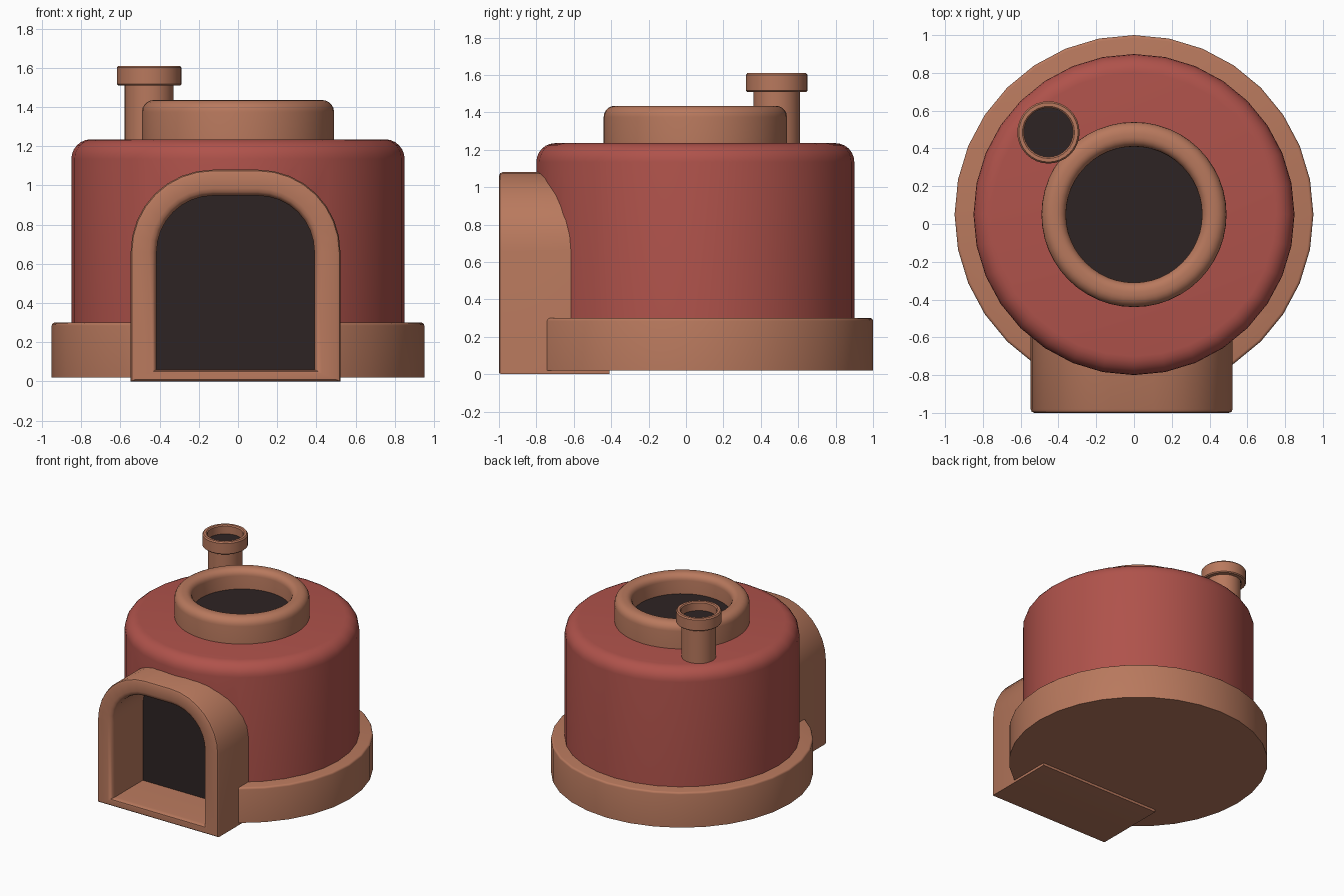
import bpy, bmesh, math
from math import sin, cos, pi

if "Cube" in bpy.data.objects:
    bpy.data.objects.remove(bpy.data.objects["Cube"])


def material(name, rgb):
    m = bpy.data.materials.new(name)
    m.diffuse_color = (*rgb, 1)
    m.use_nodes = True
    m.node_tree.nodes["Principled BSDF"].inputs["Base Color"].default_value = m.diffuse_color
    return m


CLAY = material("tan clay", (0.48, 0.19, 0.11))
RED = material("brick red", (0.43, 0.085, 0.07))
DARK = material("soot black", (0.027, 0.017, 0.017))


def finish(bm, name, mat, loc=(0, 0, 0)):
    bmesh.ops.recalc_face_normals(bm, faces=bm.faces)
    me = bpy.data.meshes.new(name)
    bm.to_mesh(me)
    bm.free()
    ob = bpy.data.objects.new(name, me)
    ob.location = loc
    me.materials.append(mat)
    bpy.context.collection.objects.link(ob)
    return ob


def smooth(ob):
    bpy.ops.object.select_all(action='DESELECT')
    ob.select_set(True)
    bpy.context.view_layer.objects.active = ob
    bpy.ops.object.shade_smooth_by_angle(angle=math.radians(35))


def skin(rings, name, mat, loc=(0, 0, 0), closed=False):
    """Join rings of points; closed also joins last ring to first, else ends are capped."""
    bm = bmesh.new()
    vs = [[bm.verts.new(p) for p in r] for r in rings]
    n = len(vs[0])
    pairs = list(zip(vs, vs[1:])) + ([(vs[-1], vs[0])] if closed else [])
    for a, b in pairs:
        for i in range(n):
            j = (i + 1) % n
            bm.faces.new((a[i], a[j], b[j], b[i]))
    if not closed:
        bm.faces.new(vs[0])
        bm.faces.new(vs[-1])
    return finish(bm, name, mat, loc)


def lathe(profile, name, mat, loc, n=32, closed=False):
    rings = [[(r * sin(2 * pi * i / n), r * cos(2 * pi * i / n), z) for i in range(n)]
             for r, z in profile]
    return skin(rings, name, mat, loc, closed)


def fillet(r, z, rad, a0, a1, steps=5):
    """Arc of profile points round centre (r, z), angles in degrees."""
    out = []
    for k in range(steps + 1):
        a = math.radians(a0 + (a1 - a0) * k / steps)
        out.append((r + rad * cos(a), z + rad * sin(a)))
    return out


def disc(name, r, z, loc, n=32):
    return lathe([(r, z - 0.008), (r, z)], name, DARK, loc, n)


def arch(s, y):
    """Door outline inset by s, in the plane at depth y."""
    cx, half, top, rad = -0.0125, 0.535 - s, 1.08 - s, 0.42 - s
    pts = [(-half, 0.45 * s), (half, 0.45 * s)]
    pts += fillet(half - rad, top - rad, rad, 0, 90, 8)
    pts += fillet(-half + rad, top - rad, rad, 90, 180, 8)
    return [(cx + x, y, z) for x, z in pts]


C = (0, 0.05, 0)

# Round foot and drum body
base = lathe([(0.95, 0.02), (0.95, 0.285)] + fillet(0.935, 0.285, 0.015, 30, 90, 2),
             "base_ring", CLAY, C)
body = lathe([(0.85, 0.03)] + fillet(0.75, 1.135, 0.1, 0, 90, 6), "oven_body", RED, C)

# Hollow out the doorway
cutter = skin([arch(0.09, -1.2), arch(0.09, -0.5)], "door_cutter", DARK)
for ob in (base, body):
    mod = ob.modifiers.new("doorway", 'BOOLEAN')
    mod.operation = 'DIFFERENCE'
    mod.solver = 'EXACT'
    mod.object = cutter
    bpy.ops.object.select_all(action='DESELECT')
    bpy.context.view_layer.objects.active = ob
    ob.select_set(True)
    bpy.ops.object.modifier_apply(modifier=mod.name)
bpy.data.objects.remove(cutter)

# Door frame with rounded front lips, and dark panel inside
I = 0.1325
frame = skin([arch(s, y) for s, y in (
    (0, -0.41), (0, -0.98), (0.006, -0.994), (0.02, -1.0), (0.095, -1.0),
    (0.114, -0.995), (0.127, -0.982), (I, -0.96), (I, -0.41))],
    "door_frame", CLAY, closed=True)
skin([arch(I - 0.004, -0.61), arch(I - 0.004, -0.602)], "door_panel", DARK)

# Top collar with dark opening
collar = lathe([(0.36, 1.2), (0.49, 1.2)] + fillet(0.43, 1.375, 0.06, 0, 90)
               + fillet(0.41, 1.385, 0.05, 90, 180), "top_collar", CLAY, C, 48, True)
disc("top_opening", 0.365, 1.28, C, 48)

# Chimney pipe, cap and dark opening
P = (-0.453, 0.485, 0)
pipe = lathe([(0.125, 1.2), (0.125, 1.53)], "chimney_pipe", CLAY, P)
cap = lathe([(0.13, 1.51), (0.158, 1.51), (0.165, 1.517), (0.165, 1.6), (0.157, 1.61),
             (0.138, 1.61), (0.13, 1.602)], "chimney_cap", CLAY, P, closed=True)
disc("chimney_opening", 0.132, 1.54, P)

for ob in (base, body, frame, collar, pipe, cap):
    smooth(ob)
